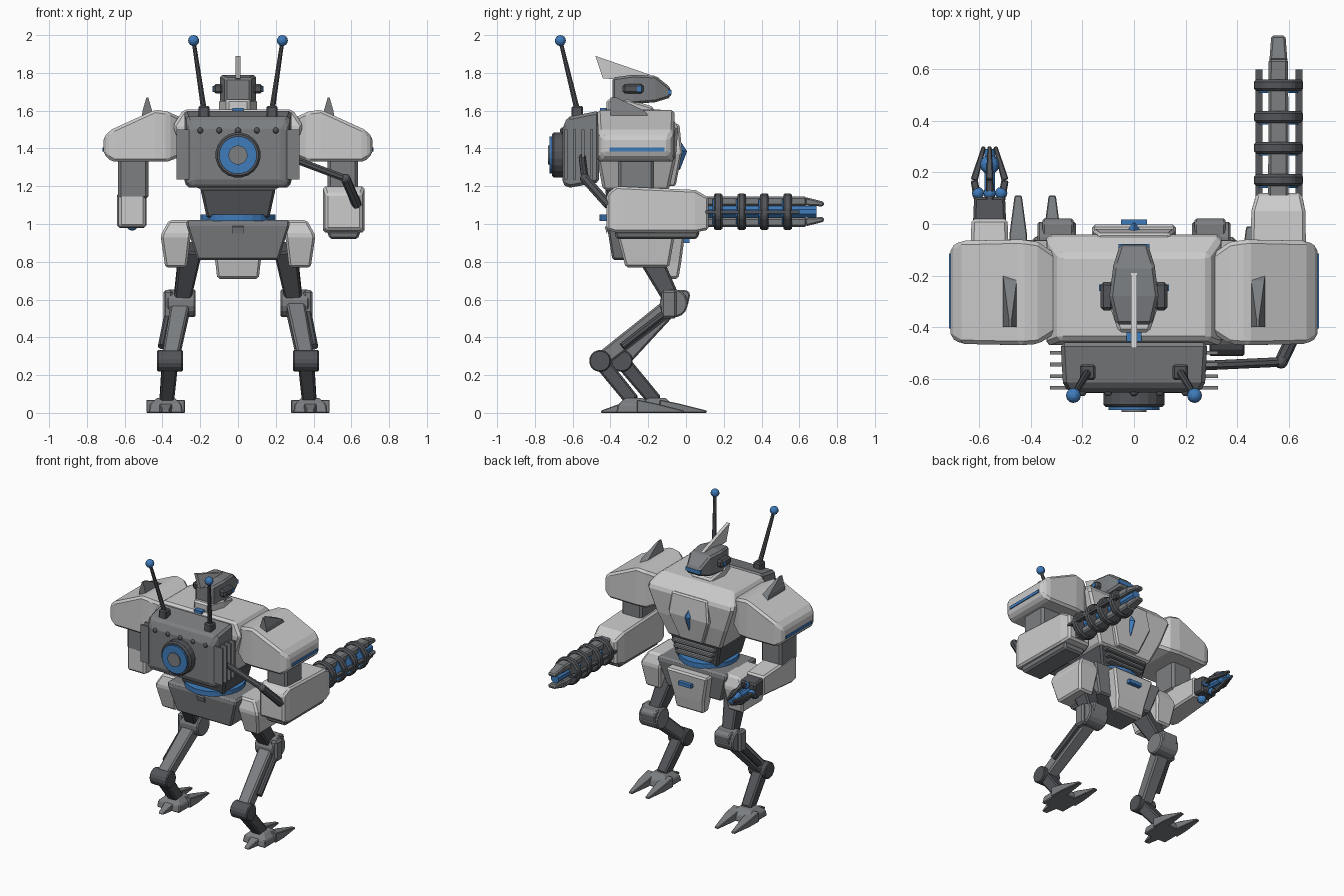
import bpy, bmesh, math
from mathutils import Vector as V

if "Cube" in bpy.data.objects:
    bpy.data.objects.remove(bpy.data.objects["Cube"])


def mat(name, col):
    m = bpy.data.materials.new(name)
    m.diffuse_color = (*col, 1)
    m.use_nodes = True
    m.node_tree.nodes["Principled BSDF"].inputs["Base Color"].default_value = m.diffuse_color
    return m


BLUE = mat("blue", (0.05, 0.2, 0.5))
DARK = mat("dark_grey", (0.085, 0.09, 0.1))
MID = mat("mid_grey", (0.2, 0.21, 0.22))


def skin(name, rings, m=None, bev=0.0):
    """Join equal-length rings of points into a closed solid."""
    bm = bmesh.new()
    vs = [[bm.verts.new(p) for p in r] for r in rings]
    n = len(vs[0])
    for a, b in zip(vs, vs[1:]):
        for i in range(n):
            bm.faces.new((a[i], a[(i + 1) % n], b[(i + 1) % n], b[i]))
    bm.faces.new(vs[0][::-1])
    bm.faces.new(vs[-1])
    bmesh.ops.recalc_face_normals(bm, faces=bm.faces[:])
    if bev:
        sharp = [e for e in bm.edges if e.calc_face_angle(0) > 0.5]
        bmesh.ops.bevel(bm, geom=sharp, offset=bev, segments=1, affect='EDGES', profile=0.5, clamp_overlap=True)
    me = bpy.data.meshes.new(name)
    bm.to_mesh(me)
    bm.free()
    ob = bpy.data.objects.new(name, me)
    bpy.context.collection.objects.link(ob)
    if m:
        me.materials.append(m)
    return ob


def loft(name, axis, secs, m=None, bev=0.012, s=1):
    """Rectangular sections (t, a0, a1, b0, b1) stacked along an axis; s=-1 mirrors x."""
    put = {'x': lambda t, a, b: (s * t, a, b), 'y': lambda t, a, b: (s * a, t, b),
           'z': lambda t, a, b: (s * a, b, t)}[axis]
    return skin(name, [[put(t, a0, b0), put(t, a1, b0), put(t, a1, b1), put(t, a0, b1)]
                       for t, a0, a1, b0, b1 in secs], m, bev)


def box(name, x0, x1, y0, y1, z0, z1, m=None, bev=0.0, s=1):
    return loft(name, 'z', [(z0, x0, x1, y0, y1), (z1, x0, x1, y0, y1)], m, bev, s)


def prism(name, prof, x0, x1, m=None, bev=0.0, s=1):
    return skin(name, [[(s * x, y, z) for y, z in prof] for x in (x0, x1)], m, bev)


def frame(p, q):
    d = (V(q) - V(p)).normalized()
    side = V((1, 0, 0)) if abs(d.x) < 0.9 else V((0, 1, 0))
    side = (side - d * side.dot(d)).normalized()
    return side, d.cross(side)


def tube(name, p, q, r1, r2=None, n=10, m=None, bev=0.0):
    u, v = frame(p, q)
    return skin(name, [[V(c) + (u * math.cos(a) + v * math.sin(a)) * r
                        for a in [(i + 0.5) * math.tau / n for i in range(n)]]
                       for c, r in ((p, r1), (q, r2 or r1))], m, bev)


def beam(name, p, q, w1, h1, w2, h2, m=None, bev=0.01):
    u, v = frame(p, q)
    return skin(name, [[V(c) + u * w * i / 2 + v * h * j / 2 for i, j in ((-1, -1), (1, -1), (1, 1), (-1, 1))]
                       for c, w, h in ((p, w1, h1), (q, w2, h2))], m, bev)


def ball(name, c, r, m):
    bm = bmesh.new()
    bmesh.ops.create_uvsphere(bm, u_segments=12, v_segments=8, radius=r)
    bmesh.ops.translate(bm, verts=bm.verts, vec=c)
    me = bpy.data.meshes.new(name)
    bm.to_mesh(me)
    bm.free()
    me.materials.append(m)
    bpy.context.collection.objects.link(bpy.data.objects.new(name, me))


# Torso
loft("chest", 'z', [(1.18, -.21, .21, -.44, -.09), (1.34, -.28, .28, -.47, -.055),
                    (1.52, -.345, .345, -.47, -.04), (1.605, -.29, .29, -.45, -.12)], None, .015)
loft("chest_plate", 'z', [(1.2, -.09, .09, -.12, -.055), (1.38, -.16, .16, -.12, -.02),
                          (1.53, -.14, .14, -.12, -.035)], None, .01)
skin("chest_emblem", [[(-.03, -.03, 1.39), (0, -.035, 1.28), (.03, -.03, 1.39), (0, -.05, 1.47)],
                      [(-.004, .005, 1.385), (0, .004, 1.38), (.004, .005, 1.385), (0, .003, 1.39)]], BLUE)
loft("abdomen", 'z', [(1.03, -.165, .165, -.4, -.12), (1.19, -.2, .2, -.43, -.1)], DARK)
for i in range(3):
    w = .14 + .015 * i
    box("abdomen_rib", -w, w, -.15, -.075, 1.07 + .038 * i, 1.095 + .038 * i, MID, .006)
tube("waist_ring", (0, -.26, 1.015), (0, -.26, 1.05), .2, n=24, m=BLUE)

# Pelvis
loft("pelvis", 'z', [(.81, -.215, .215, -.39, -.09), (1.0, -.275, .275, -.42, -.06),
                     (1.02, -.27, .27, -.41, -.07)], MID)
prism("pelvis_rear_notch", [(-.39, 1.0), (-.43, .985), (-.42, .95)], -.03, .03, MID)
loft("groin_plate", 'z', [(.71, -.11, .11, -.1, -.04), (.8, -.12, .12, -.12, -.025),
                          (.99, -.165, .165, -.12, 0)], None)
box("groin_light", -.05, .05, -.02, .018, .9, .925, BLUE)
for s in (1, -1):
    loft("hip_armor", 'z', [(.77, .27, .385, -.32, -.09), (.94, .25, .41, -.365, -.06),
                            (1.02, .24, .365, -.34, -.09)], None, .012, s)

# Head
loft("neck", 'y', [(-.42, -.06, .06, 1.59, 1.66), (-.3, -.1, .1, 1.59, 1.66), (-.17, -.08, .08, 1.59, 1.62)])
loft("head", 'y', [(-.39, -.07, .07, 1.64, 1.775), (-.28, -.095, .095, 1.635, 1.79),
                   (-.16, -.08, .08, 1.645, 1.785), (-.08, -.055, .055, 1.67, 1.72)], MID)
box("visor", -.06, .06, -.12, -.078, 1.685, 1.71, BLUE)
prism("head_fin", [(-.48, 1.89), (-.19, 1.79), (-.3, 1.765), (-.44, 1.77)], -.012, .012)
box("collar_light", -.03, .03, -.455, -.42, 1.595, 1.615, BLUE)
for s in (1, -1):
    box("ear", .08, .13, -.335, -.225, 1.69, 1.742, DARK, .012, s)
    box("ear_light", .1, .135, -.26, -.235, 1.7, 1.73, BLUE, 0, s)

# Backpack
loft("backpack", 'y', [(-.46, -.285, .285, 1.22, 1.6), (-.63, -.275, .275, 1.19, 1.565),
                       (-.655, -.24, .24, 1.22, 1.5)], MID, .015)
for r, y, m in ((.12, -.71, DARK), (.1, -.722, BLUE), (.05, -.73, MID)):
    tube("thruster_disc", (0, -.63, 1.365), (0, y, 1.365), r, n=20, m=m, bev=.01 if m == DARK else 0)
for i in range(-2, 3):
    ball("rivet", (i * .1, -.652, 1.495), .016, DARK)
for s in (1, -1):
    for y in (-.635, -.59, -.545, -.5):
        box("backpack_fin", .26, .325, y - .007, y + .007, 1.235, 1.5, MID, 0, s)
    box("antenna_base", .15, .21, -.605, -.545, 1.54, 1.625, DARK, .008, s)
    tube("antenna", (s * .18, -.575, 1.6), (s * .235, -.665, 1.97), .016, .011, 8, DARK)
    ball("antenna_tip", (s * .235, -.665, 1.971), .029, BLUE)

# Power cable
path = [(.25, -.55, 1.36), (.57, -.535, 1.24), (.63, -.41, 1.1)]
tube("cable", path[0], path[1], .02, n=8, m=DARK)
tube("cable", path[1], path[2], .026, n=8, m=DARK)
ball("cable_bend", path[1], .026, DARK)

# Shoulders
for s in (1, -1):
    loft("shoulder", 'x', [(.27, -.4, -.14, 1.37, 1.55), (.37, -.465, -.07, 1.33, 1.595),
                           (.44, -.47, -.06, 1.33, 1.605), (.67, -.465, -.065, 1.33, 1.5),
                           (.712, -.44, -.09, 1.37, 1.46)], None, .015, s)
    box("shoulder_light", .69, .718, -.405, -.115, 1.385, 1.405, BLUE, 0, s)
    loft("shoulder_spike", 'z', [(1.53, .445, .515, -.4, -.17), (1.6, .455, .505, -.4, -.22),
                                 (1.67, .475, .485, -.4, -.37)], MID, 0, s)
    box("upper_arm", .475, .635, -.36, -.17, 1.13, 1.35, MID, .015, s)

# Gun arm
loft("gun_forearm", 'y', [(-.42, .465, .655, .97, 1.16), (-.37, .45, .67, .955, 1.2),
                          (.05, .455, .665, .955, 1.18), (.12, .475, .65, .97, 1.14)])
loft("gun_underplate", 'z', [(.92, .485, .635, -.37, .06), (.965, .47, .65, -.38, .075)], MID)
tube("gun_core", (.56, .1, 1.065), (.56, .69, 1.065), .032, n=8, m=BLUE)
for h in (1, -1):
    z = 1.065 + h * .055
    beam("gun_barrel", (.56, .1, z), (.56, .64, z), .08, .05, .075, .05, MID)
    beam("gun_prong", (.56, .63, z), (.56, .73, z - h * .015), .07, .045, .055, .025, MID, .008)
for x in (.485, .64):
    box("gun_rail", x - .014, x + .014, .08, .6, 1.055, 1.072, DARK)
for y in (.17, .295, .415, .538):
    tube("gun_ring", (.56, y - .023, 1.065), (.56, y + .023, 1.065), .1, n=10, m=DARK, bev=.01)
    tube("gun_ring_light", (.56, y - .03, 1.065), (.56, y, 1.065), .08, n=10, m=BLUE)

# Claw arm
loft("claw_forearm", 'y', [(-.36, -.63, -.49, .985, 1.16), (-.3, -.64, -.485, .98, 1.165),
                           (.02, -.63, -.49, 1.0, 1.14)])
beam("claw_wrist", (-.56, -.02, 1.07), (-.56, .1, 1.06), .13, .12, .12, .11, DARK)
tube("claw_emitter", (-.56, .08, 1.06), (-.56, .29, 1.045), .022, n=8, m=BLUE)
ball("claw_emitter_core", (-.56, .23, 1.06), .038, BLUE)
for k in range(4):
    c, d = math.cos(k * math.pi / 2), math.sin(k * math.pi / 2)
    a, b, e = [(-.56 + c * r, y, 1.055 + d * r) for r, y in ((.045, .09), (.06, .17), (.022, .3))]
    beam("claw_finger", a, b, .03, .03, .028, .028, DARK, .005)
    beam("claw_fingertip", b, e, .028, .028, .016, .016, DARK, .004)
    ball("claw_knuckle", (a[0], .12, a[2]), .024, BLUE)
ball("wrist_light", (-.56, .02, .995), .03, BLUE)

# Legs, the left one stepping forward
for s, ank, foot in ((1, -.455, -.28), (-1, -.34, -.16)):
    hip, knee, heel = V((s * .25, -.22, .88)), V((s * .3, -.065, .58)), V((s * .36, ank, .275))
    sole = V((s * .378, foot, .06))
    beam("thigh", hip, knee, .12, .13, .085, .085, DARK)
    tube("knee_joint", knee - V((.075, 0, 0)), knee + V((.075, 0, 0)), .075, n=16, m=MID, bev=.008)
    prism("knee_guard", [(-.08, .65), (.005, .65), (.023, .63), (.01, .57), (-.03, .53)],
          .235, .355, MID, .008, s)
    beam("shin", knee, heel, .1, .09, .085, .08, MID)
    off = V((s * .06, .02, .0))
    tube("shin_piston", knee.lerp(heel, .05) + off, knee.lerp(heel, .75) + off, .02, n=8, m=DARK)
    box("shin_bracket", .345, .395, -.13, -.05, .5, .65, MID, .012, s)
    tube("ankle_joint", heel - V((.068, 0, 0)), heel + V((.068, 0, 0)), .058, n=16, m=DARK, bev=.006)
    beam("lower_leg", heel, sole, .085, .08, .075, .075, DARK)
    # Foot: block, two toes, heel spur
    x = .383
    loft("foot", 'z', [(0, x - .09, x + .09, foot - .09, foot + .1), (.045, x - .085, x + .085, foot - .08, foot + .09),
                       (.08, x - .045, x + .045, foot - .04, foot + .05)], MID, .006, s)
    for t in (-.066, .066):
        loft("toe", 'y', [(foot + .02, x + t - .036, x + t + .036, 0, .07),
                          (foot + .12, x + t - .034, x + t + .034, 0, .05),
                          (foot + .27, x + t - .014, x + t + .014, 0, .012)], MID, .004, s)
    loft("heel_spur", 'y', [(foot - .17, x - .018, x + .018, 0, .012),
                            (foot - .04, x - .04, x + .04, 0, .06)], MID, .004, s)
